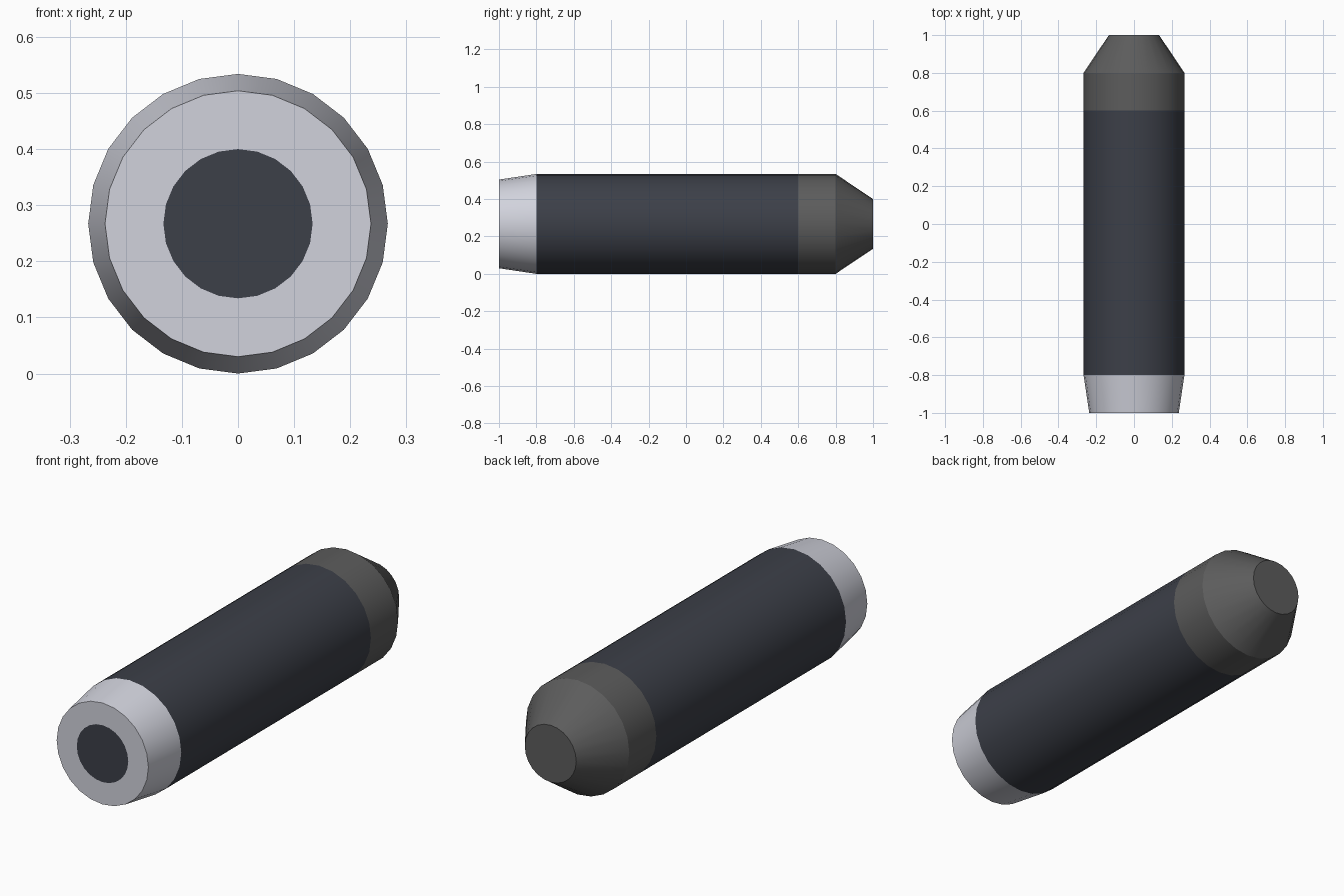
import bpy, bmesh
from math import sin, cos, tau

if "Cube" in bpy.data.objects:
    bpy.data.objects.remove(bpy.data.objects["Cube"])

SIDES = 24
R, R_FRONT, R_TIP = 0.267, 0.237, 0.133


def material(name, rgb):
    mat = bpy.data.materials.new(name)
    mat.diffuse_color = (*rgb, 1)
    mat.use_nodes = True
    mat.node_tree.nodes["Principled BSDF"].inputs["Base Color"].default_value = mat.diffuse_color
    return mat


def turned(name, profile, mat, cap=False):
    """Revolve (y, radius) points, listed front to back, about the long axis."""
    bm = bmesh.new()
    rings = [[bm.verts.new((r * sin(tau * i / SIDES), y, R + r * cos(tau * i / SIDES)))
              for i in range(SIDES)] for y, r in profile]
    for a, b in zip(rings, rings[1:]):
        for i in range(SIDES):
            j = (i + 1) % SIDES
            bm.faces.new((a[i], b[i], b[j], a[j]))
    if cap:
        bm.faces.new(rings[-1][::-1])
    bm.normal_update()
    mesh = bpy.data.meshes.new(name)
    bm.to_mesh(mesh)
    bm.free()
    mesh.materials.append(mat)
    obj = bpy.data.objects.new(name, mesh)
    bpy.context.collection.objects.link(obj)
    bpy.ops.object.select_all(action='DESELECT')
    obj.select_set(True)
    bpy.context.view_layer.objects.active = obj
    bpy.ops.object.shade_smooth_by_angle(angle=0.52)
    return obj


silver = material("silver", (0.64, 0.65, 0.72))
dark = material("dark_blue_grey", (0.045, 0.05, 0.065))
grey = material("dark_grey", (0.107, 0.107, 0.107))

# Tapered silver collar with its flat front ring
turned("front_collar", [(-1, R_TIP), (-1, R_FRONT), (-0.8, R)], silver)
# Long dark barrel
turned("barrel", [(-0.8, R), (0.6, R)], dark)
# Rear band and blunt cone
turned("rear_cone", [(0.6, R), (0.8, R), (1, R_TIP)], grey, cap=True)

# Dark disc filling the front ring, facing -y
bm = bmesh.new()
bm.faces.new([bm.verts.new((R_TIP * cos(tau * i / SIDES), -1, R + R_TIP * sin(tau * i / SIDES)))
              for i in range(SIDES)])
mesh = bpy.data.meshes.new("front_disc")
bm.to_mesh(mesh)
bm.free()
mesh.materials.append(dark)
bpy.context.collection.objects.link(bpy.data.objects.new("front_disc", mesh))
